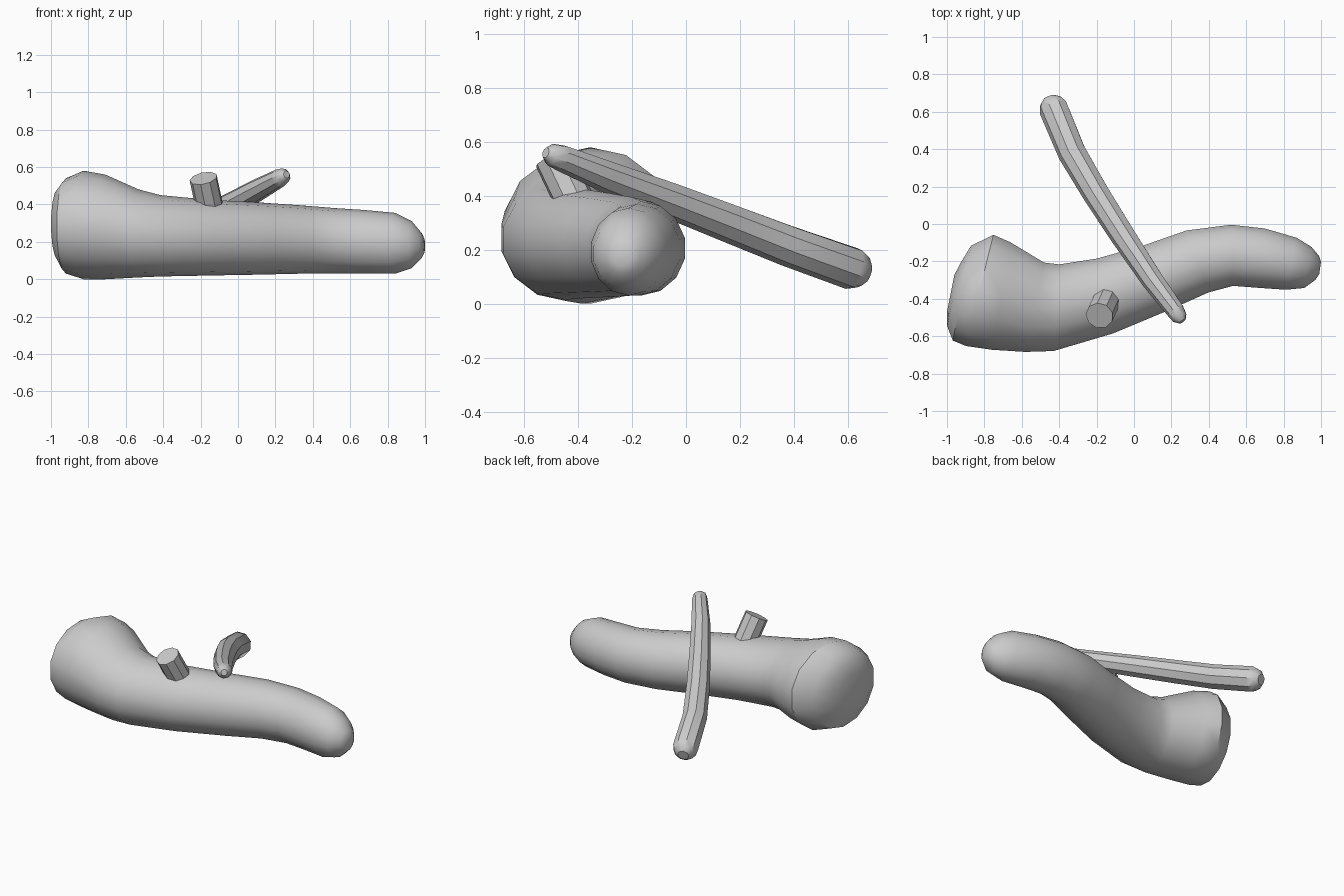
import bpy
import bmesh
import math
from mathutils import Vector

default_cube = bpy.data.objects.get("Cube")
if default_cube:
    bpy.data.objects.remove(default_cube, do_unlink=True)

bark = bpy.data.materials.new("pale_grey")
bark.use_nodes = True
bark.diffuse_color = (0.6, 0.6, 0.6, 1)
bark.node_tree.nodes["Principled BSDF"].inputs["Base Color"].default_value = bark.diffuse_color


def loft(name, rings, sides, sharp_angle):
    """Skin a list of (centre, half_width_vector, half_height_vector) rings and cap both ends."""
    bm = bmesh.new()
    loops = []
    for centre, across, upward in rings:
        angles = [math.tau * (i + 0.5) / sides for i in range(sides)]
        loops.append([bm.verts.new(centre + across * math.cos(a) + upward * math.sin(a))
                      for a in angles])
    for lower, upper in zip(loops, loops[1:]):
        for i in range(sides):
            j = (i + 1) % sides
            bm.faces.new((lower[i], lower[j], upper[j], upper[i]))
    bm.faces.new(loops[0])
    bm.faces.new(loops[-1])
    bmesh.ops.recalc_face_normals(bm, faces=bm.faces)

    mesh = bpy.data.meshes.new(name)
    bm.to_mesh(mesh)
    bm.free()
    mesh.materials.append(bark)
    part = bpy.data.objects.new(name, mesh)
    bpy.context.collection.objects.link(part)
    bpy.ops.object.select_all(action="DESELECT")
    part.select_set(True)
    bpy.context.view_layer.objects.active = part
    bpy.ops.object.shade_smooth_by_angle(angle=math.radians(sharp_angle))
    return part


def flank_ring(back, front, bottom, top):
    """Upright ring spanning two plan points, between two heights."""
    back, front = Vector((*back, 0)), Vector((*front, 0))
    middle = (back + front) / 2
    middle.z = (bottom + top) / 2
    return middle, (back - front) / 2, Vector((0, 0, (top - bottom) / 2))


def path_rings(path):
    """Round rings square to a path of (point, radius)."""
    points = [Vector(p) for p, _ in path]
    rings = []
    for i, (_, radius) in enumerate(path):
        along = points[min(i + 1, len(points) - 1)] - points[max(i - 1, 0)]
        across = along.cross(Vector((0, 0, 1))).normalized()
        rings.append((points[i], across * radius, across.cross(along).normalized() * radius))
    return rings


# Trunk: flared butt on the right, bending to a rounded tip on the left
trunk = [
    ((-0.96, -0.27), (-1.0, -0.47), 0.2, 0.4),
    ((-0.93, -0.21), (-1.0, -0.55), 0.11, 0.48),
    ((-0.87, -0.11), (-0.97, -0.63), 0.03, 0.54),
    ((-0.75, -0.05), (-0.9, -0.66), 0, 0.58),
    ((-0.66, -0.09), (-0.76, -0.68), 0, 0.56),
    ((-0.48, -0.2), (-0.58, -0.69), 0.01, 0.48),
    ((-0.4, -0.21), (-0.43, -0.685), 0.015, 0.45),
    ((-0.2, -0.18), (-0.11, -0.59), 0.02, 0.425),
    ((0.05, -0.11), (0.2, -0.46), 0.025, 0.41),
    ((0.28, -0.03), (0.4, -0.37), 0.03, 0.395),
    ((0.52, 0), (0.53, -0.335), 0.03, 0.38),
    ((0.7, -0.02), (0.66, -0.345), 0.03, 0.37),
    ((0.87, -0.07), (0.81, -0.355), 0.03, 0.355),
    ((0.95, -0.12), (0.91, -0.345), 0.06, 0.31),
    ((0.99, -0.17), (0.97, -0.3), 0.11, 0.25),
    ((1.0, -0.2), (0.99, -0.27), 0.14, 0.22),
]
loft("trunk", [flank_ring(*row) for row in trunk], 14, 35)

# Long branch lying across the trunk
branch = [
    ((0.26, -0.52, 0.56), 0.02),
    ((0.245, -0.5, 0.553), 0.042),
    ((0.22, -0.46, 0.54), 0.05),
    ((0.1, -0.3, 0.475), 0.06),
    ((-0.06, -0.06, 0.385), 0.068),
    ((-0.2, 0.16, 0.3), 0.073),
    ((-0.33, 0.38, 0.215), 0.077),
    ((-0.43, 0.62, 0.13), 0.08),
    ((-0.445, 0.655, 0.118), 0.062),
    ((-0.452, 0.675, 0.111), 0.035),
]
loft("long_branch", path_rings(branch), 9, 35)

# Cut stub on top of the trunk
stub = [((-0.14, -0.39, 0.33), 0.075), ((-0.185, -0.49, 0.54), 0.075)]
loft("cut_stub", path_rings(stub), 9, 30)
